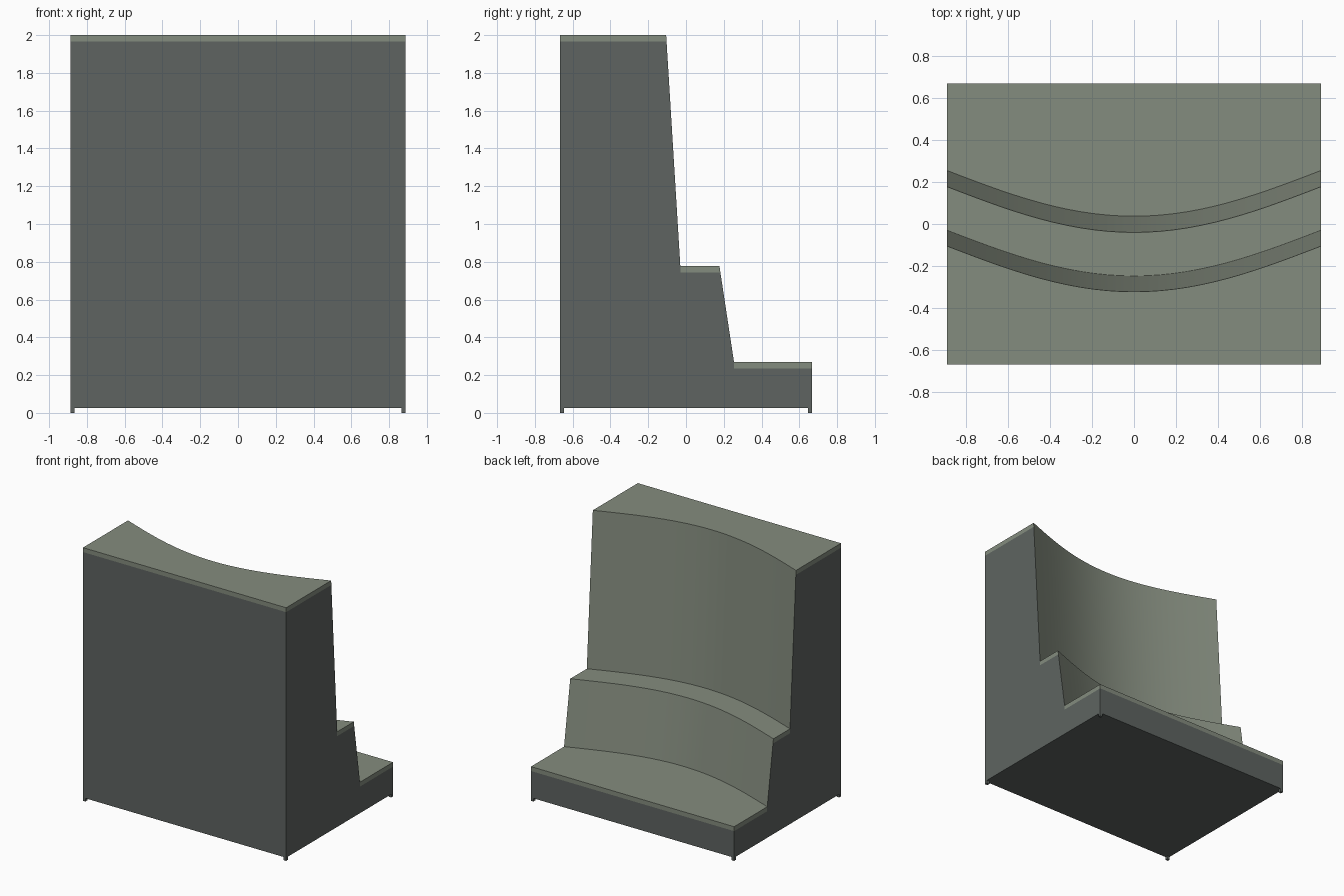
import bpy, bmesh, math

if "Cube" in bpy.data.objects:
    bpy.data.objects.remove(bpy.data.objects["Cube"])

W, D, SEG, SAG = 0.888, 0.667, 28, 0.217
BASE, LIP = 0.025, 0.035
Z1, Z2, Z3 = 0.27, 0.777, 2.0     # heights of the three treads


def material(name, rgb):
    m = bpy.data.materials.new(name)
    m.diffuse_color = (*rgb, 1)
    m.use_nodes = True
    m.node_tree.nodes["Principled BSDF"].inputs["Base Color"].default_value = m.diffuse_color
    return m


light = material("light olive grey", (0.231, 0.262, 0.209))
dark = material("dark slate grey", (0.112, 0.127, 0.119))


def profile(x):
    """Side profile (y, z) at position x; the risers bow in a shallow curve."""
    c = SAG * (1 - math.cos(math.pi / 2 * x / W))
    f = LIP / (Z3 - Z2)
    g = LIP / (Z2 - Z1)
    return [(-D, BASE), (-D, Z3 - LIP), (-D, Z3),
            (c - 0.322, Z3), (c - 0.322 + 0.075 * f, Z3 - LIP), (c - 0.247, Z2),
            (c - 0.040, Z2), (c - 0.040 + 0.077 * g, Z2 - LIP), (c + 0.037, Z1),
            (D, Z1), (D, Z1 - LIP), (D, BASE)]


# Stepped body: profile lofted across the width
bm = bmesh.new()
cols = []
for i in range(SEG + 1):
    x = -W + 2 * W * i / SEG
    cols.append([bm.verts.new((x, y, z)) for y, z in profile(x)])
n = len(cols[0])
for a, b in zip(cols, cols[1:]):
    for k in range(n):
        j = (k + 1) % n
        f = bm.faces.new((a[k], a[j], b[j], b[k]))
        f.material_index = 1 if k in (0, 10, 11) else 0
        f.smooth = k in (3, 4, 6, 7)

# End walls: dark wall plus a light lip under each tread
for col in (cols[0], cols[-1]):
    p = bm.verts.new((col[5].co.x, col[5].co.y, Z2 - LIP))
    q = bm.verts.new((col[8].co.x, col[8].co.y, Z1 - LIP))
    bm.faces.new((col[1], col[2], col[3], col[4]))
    bm.faces.new((p, col[5], col[6], col[7]))
    bm.faces.new((q, col[8], col[9], col[10]))
    wall = bm.faces.new((col[0], col[1], col[4], col[5], p, col[7],
                         col[8], q, col[10], col[11]))
    wall.material_index = 1
bmesh.ops.recalc_face_normals(bm, faces=bm.faces)
for e in bm.edges:
    if len(e.link_faces) == 2 and e.calc_face_angle() > math.radians(25):
        e.smooth = False
me = bpy.data.meshes.new("stepped_body")
bm.to_mesh(me)
bm.free()
me.materials.append(light)
me.materials.append(dark)
bpy.context.collection.objects.link(bpy.data.objects.new("stepped_body", me))

# Small corner feet
S = 0.022
for sx in (-1, 1):
    for sy in (-1, 1):
        bpy.ops.mesh.primitive_cube_add(
            size=1, location=(sx * (W - S / 2), sy * (D - S / 2), BASE / 2))
        foot = bpy.context.object
        foot.name = "corner_foot"
        foot.scale = (S, S, BASE)
        foot.data.materials.append(dark)
